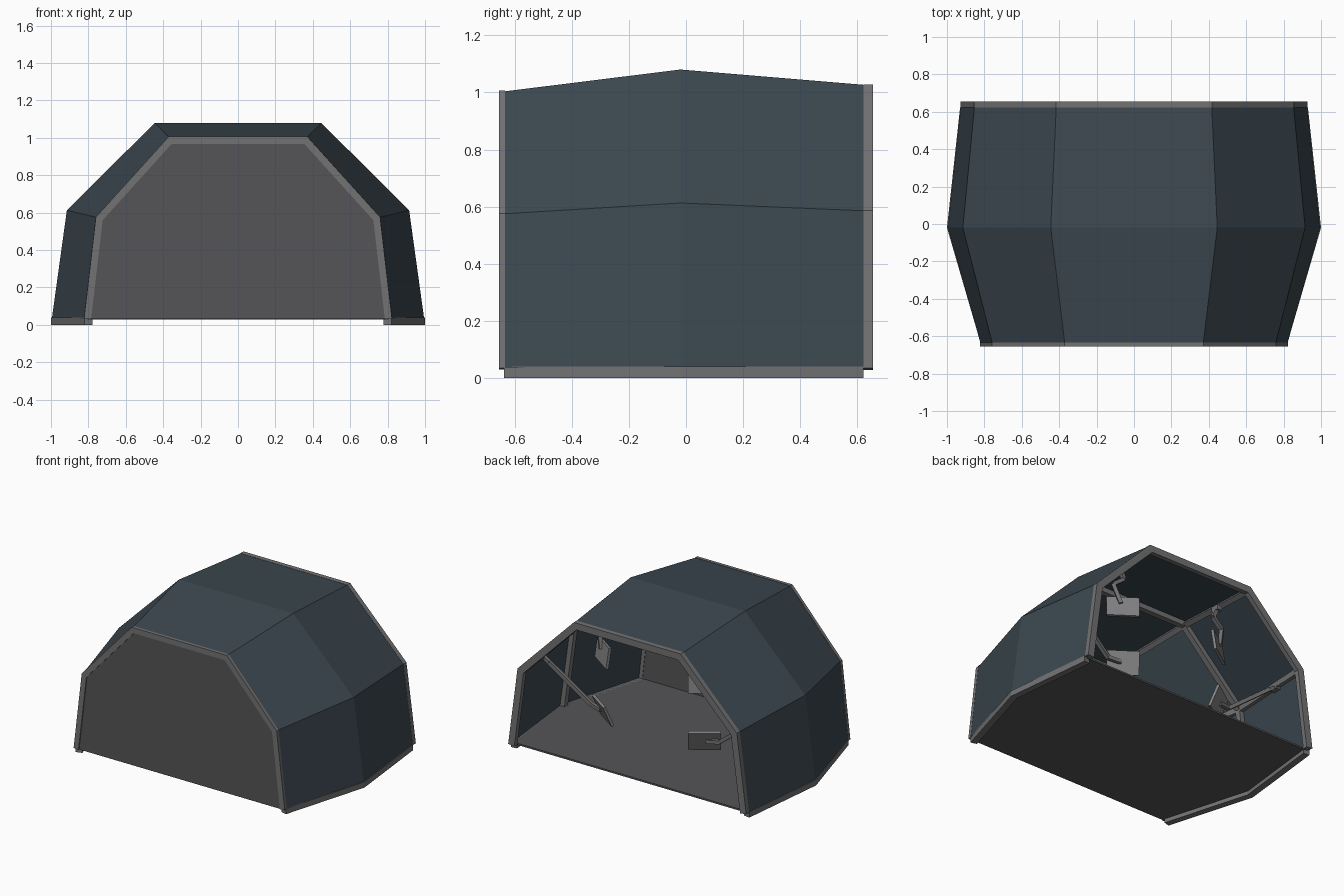
import bpy, bmesh
from mathutils import Vector

if "Cube" in bpy.data.objects:
    bpy.data.objects.remove(bpy.data.objects["Cube"])


def material(name, col):
    m = bpy.data.materials.new(name)
    m.diffuse_color = (*col, 1)
    m.use_nodes = True
    m.node_tree.nodes["Principled BSDF"].inputs["Base Color"].default_value = m.diffuse_color
    return m


SLATE = material("slate_panel", (0.045, 0.065, 0.08))
GREY = material("frame_grey", (0.17, 0.17, 0.175))
DARK = material("panel_grey", (0.09, 0.09, 0.095))
LIGHT = material("screen_grey", (0.22, 0.22, 0.225))


def make(name, verts, faces, mat):
    me = bpy.data.meshes.new(name)
    me.from_pydata([tuple(v) for v in verts], [], faces)
    bm = bmesh.new()
    bm.from_mesh(me)
    bmesh.ops.recalc_face_normals(bm, faces=bm.faces)
    bm.to_mesh(me)
    bm.free()
    me.materials.append(mat)
    ob = bpy.data.objects.new(name, me)
    bpy.context.collection.objects.link(ob)
    return ob


def solid(name, a, b, mat):
    """Closed prism between two matching outlines."""
    n = len(a)
    faces = [tuple(range(n)), tuple(range(2 * n - 1, n - 1, -1))]
    faces += [(i, (i + 1) % n, n + (i + 1) % n, n + i) for i in range(n)]
    return make(name, list(a) + list(b), faces, mat)


def bar(name, p, q, w, h, mat, side=None):
    """Square bar from p to q."""
    p, q = Vector(p), Vector(q)
    d = (q - p).normalized()
    u = Vector(side) if side else d.cross(Vector((0, 0, 1)))
    if u.length < 0.05:
        u = Vector((1, 0, 0))
    u = (u - d * u.dot(d)).normalized()
    v = d.cross(u)
    ring = [u * w / 2 * i + v * h / 2 * j for i, j in ((-1, -1), (1, -1), (1, 1), (-1, 1))]
    return solid(name, [p + r for r in ring], [q + r for r in ring], mat)


def offset(pts, d):
    """Mitred offset of an open polyline, positive is to its right."""
    pts = [Vector(p) for p in pts]
    dirs = [(b - a).normalized() for a, b in zip(pts, pts[1:])]
    nrm = [Vector((t.y, -t.x)) for t in dirs]
    out = []
    for i, p in enumerate(pts):
        a, b = nrm[max(i - 1, 0)], nrm[min(i, len(nrm) - 1)]
        out.append(p + (a + b) * d / (1 + a.dot(b)))
    return out


def arch(half):
    """Left-to-right arch from its right half, listed bottom to top."""
    return [(-x, z) for x, z in half] + [(x, z) for x, z in reversed(half)]


front = [(0.82, 0.035), (0.757, 0.575), (0.37, 1.003)]
mid = [(0.995, 0.035), (0.915, 0.613), (0.445, 1.08)]
back = [(0.925, 0.035), (0.852, 0.585), (0.415, 1.025)]
sections = [(-0.64, front), (-0.02, mid), (0.64, back)]

# faceted outer shell
verts = [(x, y, z) for y, s in sections for x, z in arch(s)]
faces = [(r * 6 + i, r * 6 + i + 1, r * 6 + i + 7, r * 6 + i + 6) for r in range(2) for i in range(5)]
shell = make("shell", verts, faces, SLATE)
sol = shell.modifiers.new("thickness", "SOLIDIFY")
sol.thickness = 0.01
sol.offset = -1

# three arched ribs
for name, s, y0, y1, d0, d1 in (("front_rib", front, -0.655, -0.633, -0.003, 0.035),
                                ("middle_rib", mid, -0.04, 0.0, 0.008, 0.045),
                                ("back_rib", back, 0.622, 0.655, -0.003, 0.045)):
    loop = offset(arch(s), d0) + offset(arch(s), d1)[::-1]
    solid(name, [(p.x, y0, p.y) for p in loop], [(p.x, y1, p.y) for p in loop], GREY)

# lengthwise ribs under the shell creases
inner = [(y, offset(arch(s), 0.026)) for y, s in sections]
for i in range(1, 5):
    for (ya, a), (yb, b) in zip(inner, inner[1:]):
        n = a[i] - Vector((0, 0.4))
        bar("crease_rib", (a[i].x, ya, a[i].y), (b[i].x, yb, b[i].y), 0.035, 0.035, GREY, (n.x, 0, n.y))

# front wall
wall = offset(arch(front), 0.03)
solid("front_wall", [(p.x, -0.648, p.y) for p in wall], [(p.x, -0.636, p.y) for p in wall], DARK)

# bent bottom rails
path = [(0.82, -0.637), (1.0, -0.02), (0.93, 0.622)]
for s in (1, -1):
    loop = path + [tuple(p) for p in offset(path, -0.045)][::-1]
    solid("bottom_rail", [(x * s, y, 0.0) for x, y in loop], [(x * s, y, 0.04) for x, y in loop], GREY)

# floor
plan = [(x - 0.02, y) for x, y in path]
plan += [(-x, y) for x, y in reversed(plan)]
solid("floor", [(x, y, 0.028) for x, y in plan], [(x, y, 0.04) for x, y in plan], DARK)

# screens on jointed arms, two per side
for s in (1, -1):
    across = Vector((-0.82 * s, 0.57, 0))
    out = Vector((0.57 * s, 0.82, 0))
    for name, z, tilt, joints in (
            ("upper", 0.71, -0.01, [(0.40, 0.34, 1.0), (0.37, 0.34, 0.93), (0.45, 0.33, 0.87), (0.41, 0.36, 0.73)]),
            ("lower", 0.30, 0.03, [(0.85, 0.38, 0.57), (0.80, 0.38, 0.54), (0.50, 0.34, 0.31), (0.41, 0.36, 0.30)])):
        c = Vector((0.395 * s, 0.36, z))
        top = out * tilt + Vector((0, 0, 0.072))
        bar(name + "_screen", c - top, c + top, 0.21, 0.018, LIGHT, across)
        pts = [Vector((x * s, y, zz)) for x, y, zz in joints]
        for a, b in zip(pts, pts[1:]):
            bar(name + "_arm", a, b, 0.025, 0.025, GREY)
        bar(name + "_bracket", pts[0] + Vector((0, -0.03, 0)), pts[0] + Vector((0, 0.03, 0)), 0.035, 0.035, GREY)
